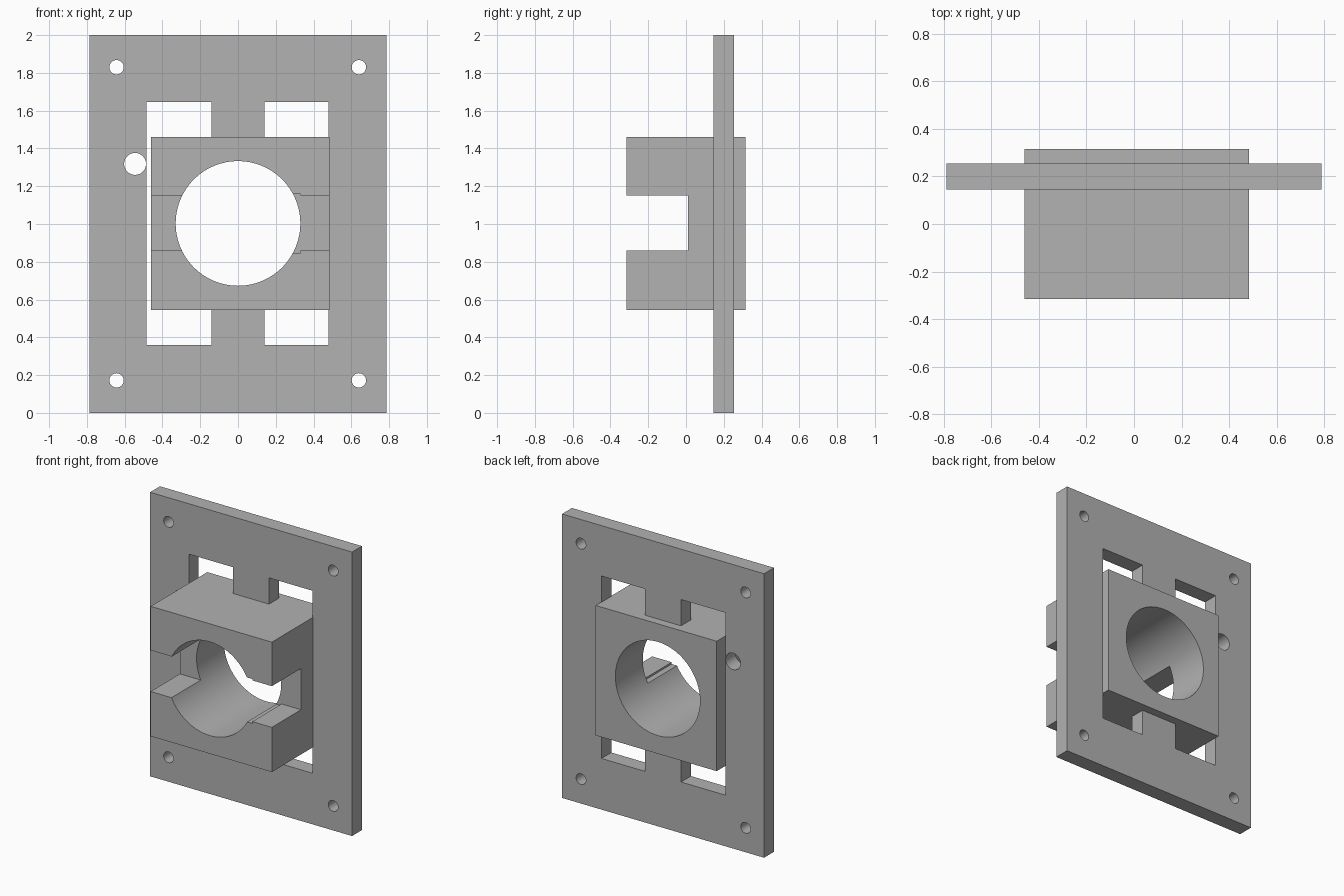
import bpy
import math

if "Cube" in bpy.data.objects:
    bpy.data.objects.remove(bpy.data.objects["Cube"])

grey = bpy.data.materials.new("plain grey")
grey.diffuse_color = (0.445, 0.445, 0.445, 1)
grey.use_nodes = True
grey.node_tree.nodes["Principled BSDF"].inputs["Base Color"].default_value = grey.diffuse_color


def box(name, x0, x1, y0, y1, z0, z1):
    bpy.ops.mesh.primitive_cube_add(
        size=1, location=((x0 + x1) / 2, (y0 + y1) / 2, (z0 + z1) / 2))
    ob = bpy.context.object
    ob.name = name
    ob.scale = (x1 - x0, y1 - y0, z1 - z0)
    bpy.ops.object.transform_apply(location=True, rotation=True, scale=True)
    ob.data.materials.append(grey)
    return ob


def rod(name, x, z, r, sides):
    bpy.ops.mesh.primitive_cylinder_add(
        vertices=sides, radius=r, depth=2, location=(x, 0, z),
        rotation=(math.pi / 2, 0, 0))
    ob = bpy.context.object
    ob.name = name
    bpy.ops.object.transform_apply(location=True, rotation=True, scale=True)
    ob.data.materials.append(grey)
    return ob


def combine(target, other, operation):
    mod = target.modifiers.new("combine", 'BOOLEAN')
    mod.operation = operation
    mod.solver = 'EXACT'
    mod.object = other
    bpy.context.view_layer.objects.active = target
    bpy.ops.object.modifier_apply(modifier=mod.name)
    bpy.data.objects.remove(other, do_unlink=True)


# Mounting plate with two tall windows, leaving a centre bar
plate = box("mounting_bracket", -0.787, 0.787, 0.145, 0.255, 0, 2)
for x0, x1 in ((-0.485, -0.14), (0.14, 0.48)):
    combine(plate, box("window_cutter", x0, x1, 0, 0.5, 0.36, 1.645), 'DIFFERENCE')

# Corner screw holes and the larger side hole
for x in (-0.643, 0.64):
    for z in (0.172, 1.83):
        combine(plate, rod("screw_hole", x, z, 0.038, 32), 'DIFFERENCE')
combine(plate, rod("side_hole", -0.545, 1.318, 0.058, 32), 'DIFFERENCE')

# Holder block set through the plate
combine(plate, box("holder_block", -0.46, 0.484, -0.315, 0.315, 0.545, 1.46), 'UNION')

# Round bore, cross slot and shallow groove beside the bore
combine(plate, rod("bore", 0, 1.003, 0.33, 96), 'DIFFERENCE')
combine(plate, box("slot", -1, 1, -1, 0.01, 0.86, 1.15), 'DIFFERENCE')
combine(plate, box("groove", 0.2, 0.332, -1, 0.01, 0.847, 1.16), 'DIFFERENCE')

bpy.ops.object.select_all(action='DESELECT')
plate.select_set(True)
bpy.context.view_layer.objects.active = plate
bpy.ops.object.shade_smooth_by_angle(angle=math.radians(30))
